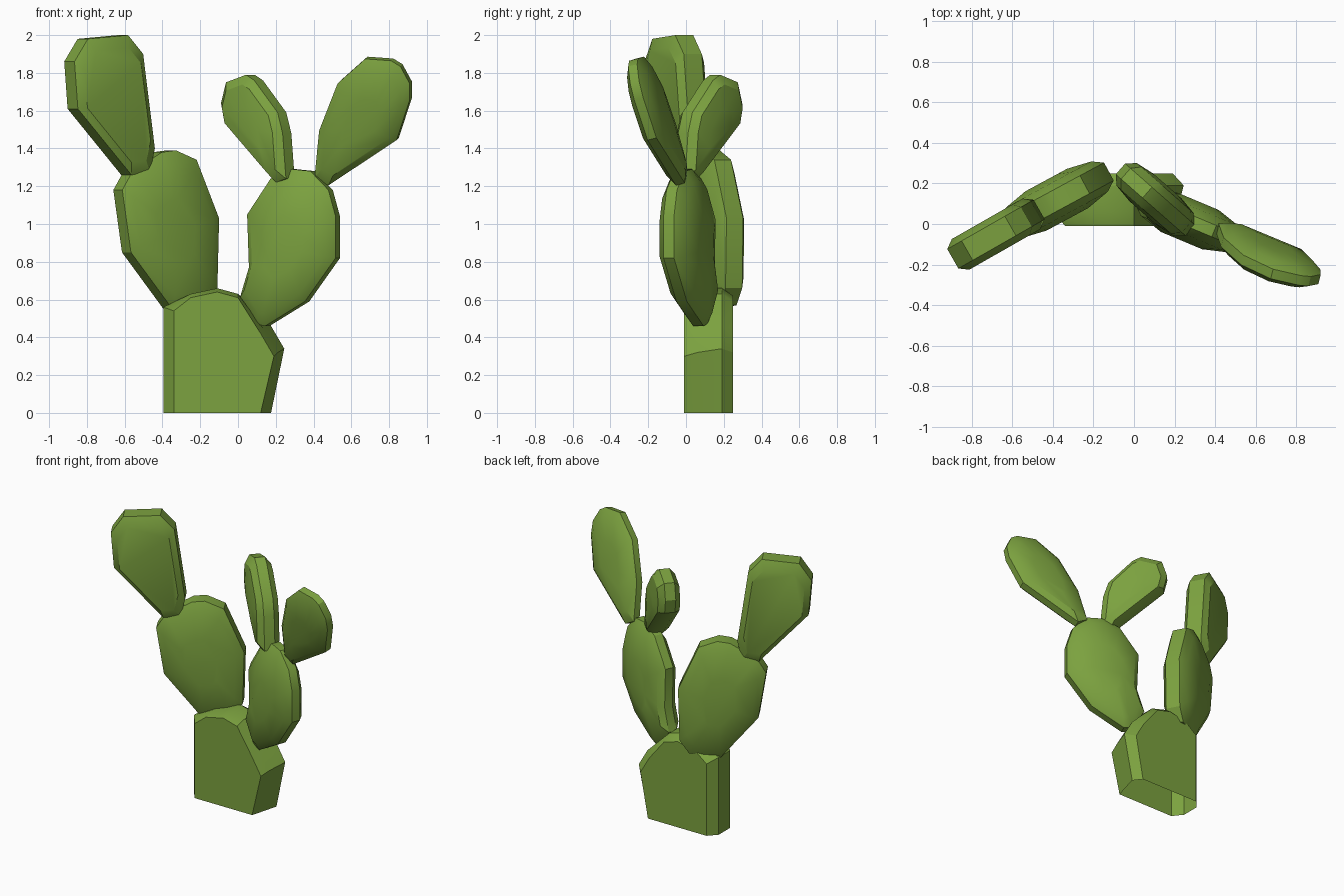
import bpy, bmesh
from mathutils import Vector

if "Cube" in bpy.data.objects:
    bpy.data.objects.remove(bpy.data.objects["Cube"])

green = bpy.data.materials.new("cactus_green")
green.diffuse_color = (0.2, 0.36, 0.05, 1)
green.use_nodes = True
green.node_tree.nodes["Principled BSDF"].inputs["Base Color"].default_value = green.diffuse_color


def skin(name, rings, open_edges=()):
    """Loft equal-length rings, cap both ends; drop quads on open_edges."""
    bm = bmesh.new()
    loops = [[bm.verts.new(p) for p in r] for r in rings]
    n = len(loops[0])
    for a, b in zip(loops, loops[1:]):
        for i in range(n):
            if i not in open_edges:
                j = (i + 1) % n
                bm.faces.new((a[i], a[j], b[j], b[i]))
    bm.faces.new(loops[0])
    bm.faces.new(loops[-1])
    bmesh.ops.recalc_face_normals(bm, faces=bm.faces)
    mesh = bpy.data.meshes.new(name)
    bm.to_mesh(mesh)
    bm.free()
    mesh.materials.append(green)
    ob = bpy.data.objects.new(name, mesh)
    bpy.context.collection.objects.link(ob)
    bpy.ops.object.select_all(action='DESELECT')
    ob.select_set(True)
    bpy.context.view_layer.objects.active = ob
    bpy.ops.object.shade_smooth_by_angle(angle=0.52)
    return ob


def pad(name, outline, y0, sx, sz, section):
    """Leaf pad: front outline laid on a sloped plane, thickened along its normal.
    section = (scale, half thickness) from rim to middle of the face."""
    xs = [p[0] for p in outline]
    zs = [p[1] for p in outline]
    cx, cz = (min(xs) + max(xs)) / 2, (min(zs) + max(zs)) / 2
    nrm = Vector((sx, -1, sz)).normalized()
    half = (max(xs) - min(xs)) / 2
    shrink = 1 - section[0][1] * abs(nrm.x) / half

    def ring(s, t):
        out = []
        for x, z in outline:
            dx, dz = (x - cx) * s * shrink, (z - cz) * s
            out.append(Vector((cx + dx, y0 + sx * dx + sz * dz, cz + dz)) + nrm * t)
        return out

    rings = [ring(s, t) for s, t in reversed(section)]
    rings += [ring(s, -t) for s, t in section]
    return skin(name, rings)


# Stump: thick slab with chamfered sides and an open bottom
def stump_ring(y, left, right_foot, right, shoulder, drop):
    return [Vector((x, y, z)) for x, z in (
        (left, 0), (right_foot, 0), (right, shoulder), (right - 0.07, shoulder + 0.12),
        (0.0, 0.63 - drop), (-0.11, 0.66 - drop), (-0.25, 0.63 - drop), (left, 0.56 - drop))]


skin("stump", [
    stump_ring(-0.01, -0.34, 0.12, 0.19, 0.30, 0.02),
    stump_ring(0.06, -0.395, 0.14, 0.21, 0.32, 0.0),
    stump_ring(0.19, -0.395, 0.175, 0.245, 0.34, 0.0),
    stump_ring(0.25, -0.34, 0.13, 0.19, 0.32, 0.04)], open_edges=(0,))

# Lower left pad
pad("lower_left_pad",
    [(-0.37, 0.55), (-0.61, 0.85), (-0.66, 1.18), (-0.60, 1.28), (-0.43, 1.38),
     (-0.35, 1.39), (-0.23, 1.34), (-0.10, 1.03), (-0.11, 0.66), (-0.17, 0.57)],
    0.12, 0.54, 0, [(1, 0.05), (0.82, 0.085), (0.4, 0.11)])

# Upper left pad
pad("upper_left_pad",
    [(-0.58, 1.26), (-0.90, 1.61), (-0.92, 1.86), (-0.84, 1.98), (-0.60, 2.0),
     (-0.51, 1.90), (-0.44, 1.40), (-0.47, 1.27)],
    -0.05, 0.57, 0, [(1, 0.055), (0.82, 0.087)])

# Lower right pad
pad("lower_right_pad",
    [(0.10, 0.47), (0.01, 0.61), (0.06, 0.77), (0.05, 1.05), (0.18, 1.24), (0.30, 1.29),
     (0.40, 1.28), (0.50, 1.18), (0.54, 1.04), (0.54, 0.82), (0.37, 0.59), (0.15, 0.46)],
    0.015, -0.42, 0, [(1, 0.03), (0.85, 0.07), (0.4, 0.105)])

# Upper middle pad
pad("upper_middle_pad",
    [(0.24, 1.22), (-0.07, 1.54), (-0.09, 1.64), (-0.06, 1.75), (0.06, 1.79),
     (0.11, 1.76), (0.25, 1.59), (0.28, 1.48), (0.30, 1.24)],
    0.12, -0.88, 0, [(1, 0.035), (0.82, 0.075), (0.4, 0.09)])

# Upper right pad
pad("upper_right_pad",
    [(0.48, 1.21), (0.85, 1.45), (0.92, 1.66), (0.92, 1.75), (0.87, 1.84), (0.82, 1.87),
     (0.68, 1.88), (0.53, 1.75), (0.43, 1.50), (0.405, 1.25)],
    -0.158, -0.25, -0.25, [(1, 0.025), (0.82, 0.055), (0.4, 0.07)])
